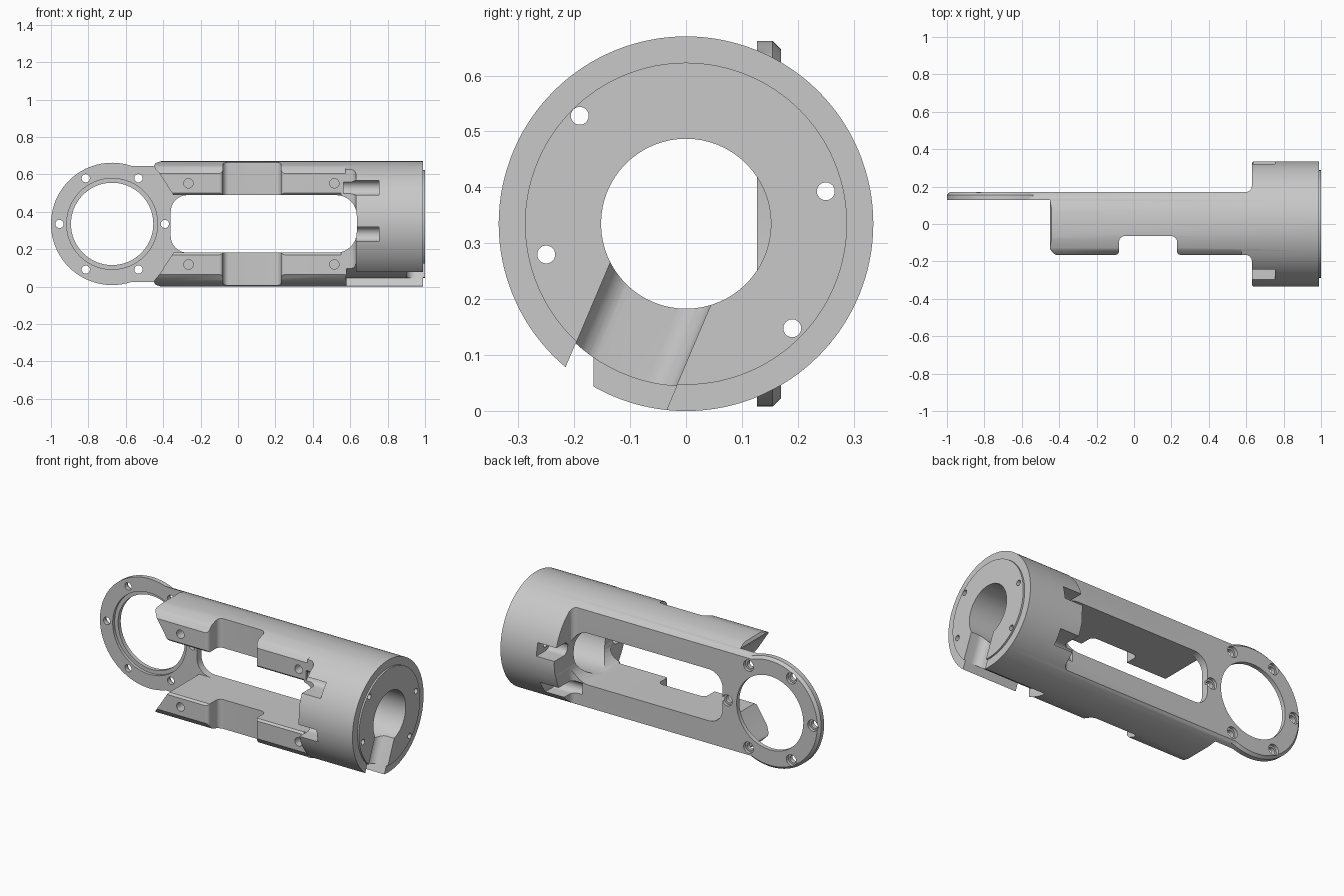
import bpy, bmesh
from math import sin, cos, pi, radians
from mathutils import Vector, Matrix

if "Cube" in bpy.data.objects:
    bpy.data.objects.remove(bpy.data.objects["Cube"], do_unlink=True)

R = 0.335        # collar radius; the bore axis is the working origin
ARM = 0.154      # half height of the opening between the arms
RING_X = -0.673  # centre of the flat ring


def make(name, bm):
    bm.normal_update()
    bmesh.ops.recalc_face_normals(bm, faces=bm.faces)
    mesh = bpy.data.meshes.new(name)
    bm.to_mesh(mesh)
    bm.free()
    ob = bpy.data.objects.new(name, mesh)
    bpy.context.collection.objects.link(ob)
    return ob


def prism(name, pts, lo, hi, along):
    """Extrude an outline along an axis; a third value rounds that corner."""
    out = []
    for i, p in enumerate(pts):
        v = Vector(p[:2])
        if len(p) == 2:
            out.append(v)
            continue
        a = (Vector(pts[i - 1][:2]) - v).normalized() * p[2]
        b = (Vector(pts[(i + 1) % len(pts)][:2]) - v).normalized() * p[2]
        for k in range(9):
            t = k * pi / 16
            out.append(v + a * (1 - sin(t)) + b * (1 - cos(t)))
    place = {"x": lambda u, v, w: (w, u, v),
             "y": lambda u, v, w: (u, w, v),
             "z": lambda u, v, w: (u, v, w)}[along]
    bm = bmesh.new()
    ends = [[bm.verts.new(place(p.x, p.y, w)) for p in out] for w in (lo, hi)]
    bm.faces.new(ends[0])
    bm.faces.new(ends[1])
    n = len(out)
    for i in range(n):
        j = (i + 1) % n
        bm.faces.new((ends[0][i], ends[0][j], ends[1][j], ends[1][i]))
    return make(name, bm)


def lathe(name, profile, along, a=0, b=0, n=32):
    """Turn (position, radius) pairs about an axis through (a, b)."""
    bm = bmesh.new()
    rings = []
    for w, r in profile:
        ring = []
        for k in range(n):
            u, v = a + r * cos(2 * pi * k / n), b + r * sin(2 * pi * k / n)
            ring.append(bm.verts.new((w, u, v) if along == "x" else (u, w, v)))
        rings.append(ring)
    for p, q in zip(rings, rings[1:]):
        for k in range(n):
            j = (k + 1) % n
            bm.faces.new((p[k], p[j], q[j], q[k]))
    bm.faces.new(rings[0])
    bm.faces.new(rings[-1])
    return make(name, bm)


def combine(ob, other, operation="DIFFERENCE"):
    mod = ob.modifiers.new("join", "BOOLEAN")
    mod.operation = operation
    mod.solver = "EXACT"
    mod.object = other
    bpy.context.view_layer.objects.active = ob
    bpy.ops.object.modifier_apply(modifier=mod.name)
    bpy.data.objects.remove(other, do_unlink=True)


# Round body with raised end boss
body = lathe("clamp_body", [(-0.57, R), (0.99, R), (0.99, 0.288), (1.0, 0.288)], "x", n=128)

# Bore through the collar
combine(body, lathe("bore", [(0.51, 0.152), (1.1, 0.152)], "x", n=64))

# Slot in the end face with a filleted floor
turn = Matrix.Rotation(radians(-23), 4, "X")
floor = [(1.1, -0.0975), (0.9, -0.0975, 0.05), (0.9, 0.0975, 0.05), (1.1, 0.0975)]
slot = prism("end_slot", floor, -0.5, -0.02, "z")
slot.data.transform(turn)
combine(body, slot)

# Split through the outer wall, leaving the core behind the slot
sides = [(0.58, -0.098), (1.1, -0.098), (1.1, 0.098), (0.58, 0.098)]
split = prism("split", sides, -0.5, -0.1, "z")
split.data.transform(turn)
combine(split, lathe("core", [(0.5, 0.291), (1.2, 0.291)], "x", n=128))
combine(body, split)

# Ring blank with a chamfered back edge
ring = lathe("ring_blank", [(0.11, 0.327), (0.155, 0.327), (0.18, 0.302)], "y", RING_X, n=96)
combine(body, ring, "UNION")

# Flat back, with a fillet up to the collar
combine(body, prism("back_cut", [(-1.2, 0.6), (-1.2, 0.17), (0.63, 0.17, 0.035), (0.63, 0.6)],
                    -0.6, 0.6, "z"))

# Flat arm fronts with the middle recess
front = [(-1.2, -0.6), (-1.2, -0.165), (-0.08, -0.165, 0.02), (-0.08, -0.065, 0.03),
         (0.23, -0.065, 0.03), (0.23, -0.165, 0.02), (0.63, -0.165, 0.035), (0.63, -0.6)]
combine(body, prism("front_cut", front, -0.6, 0.6, "z"))

# Gap between the arms, with slanted, blunted arm tips
tip = [(-1.2, 0.5), (-0.41, 0.5), (-0.41, 0.336), (-0.44, 0.326), (-0.45, 0.31),
       (-0.44, 0.292), (-0.42, 0.27), (-0.345, ARM), (0.3, ARM)]
slant = tip + [(x, -z) for x, z in reversed(tip)]
combine(body, prism("arm_gap", slant, -0.6, 0.127, "y"))

# Rounded window through the back plate
window = [(-0.36, -ARM, 0.09), (0.635, -ARM, 0.11), (0.635, ARM, 0.11), (-0.36, ARM, 0.09)]
combine(body, prism("window", window, -0.6, 0.6, "y"))

# Chamfers on the inner and outer arm edges
inner = [(-0.2, -0.2), (-0.2, 0.2), (-0.145, 0.145), (-0.145, -0.145)]
combine(body, prism("inner_chamfer", inner, -0.6, 0.55, "x"))
for s in (-1, 1):
    outer = [(-0.3, s * 0.27), (-0.165, s * 0.27), (-0.065, s * 0.395), (-0.3, s * 0.395)]
    combine(body, prism("outer_chamfer", outer, -0.6, 0.575, "x"))

# Collar screw holes, each opening into a round-bottomed side notch
for y, z in ((-0.19, 0.193), (0.25, 0.058), (0.19, -0.187), (-0.25, -0.055)):
    s = 1 if y > 0 else -1
    inside, low, high = y - s * 0.04, z - 0.038, z + 0.038
    notch = [(s * 0.5, low), (inside, low, 0.037), (inside, high, 0.037), (s * 0.5, high)]
    combine(body, prism("notch", notch, 0.565, 0.753, "x"))
    combine(body, lathe("collar_screw", [(0.7, 0.016), (1.1, 0.016)], "x", y, z))

# Blind holes in the arm fronts
for x in (-0.265, 0.515):
    for z in (-0.217, 0.217):
        combine(body, lathe("arm_hole", [(-0.3, 0.025), (-0.1, 0.025)], "y", x, z))

# Stepped ring opening and its counterbored screw holes
combine(body, lathe("ring_opening", [(0.05, 0.243), (0.145, 0.243), (0.145, 0.22), (0.3, 0.22)],
                    "y", RING_X, n=96))
for k in range(6):
    a = k * pi / 3
    combine(body, lathe("ring_screw", [(0.05, 0.022), (0.152, 0.022), (0.152, 0.033), (0.3, 0.033)],
                        "y", RING_X + 0.282 * cos(a), 0.282 * sin(a)))

# Stand on the ground, finish and colour
body.data.transform(Matrix.Translation((0, 0, R)))
grey = bpy.data.materials.new("plain_grey")
grey.use_nodes = True
colour = (0.58, 0.58, 0.58, 1)
grey.diffuse_color = colour
grey.node_tree.nodes["Principled BSDF"].inputs["Base Color"].default_value = colour
body.data.materials.clear()
body.data.materials.append(grey)
for face in body.data.polygons:
    face.material_index = 0
bpy.ops.object.select_all(action="DESELECT")
body.select_set(True)
bpy.context.view_layer.objects.active = body
bpy.ops.object.shade_smooth_by_angle(angle=radians(30))
